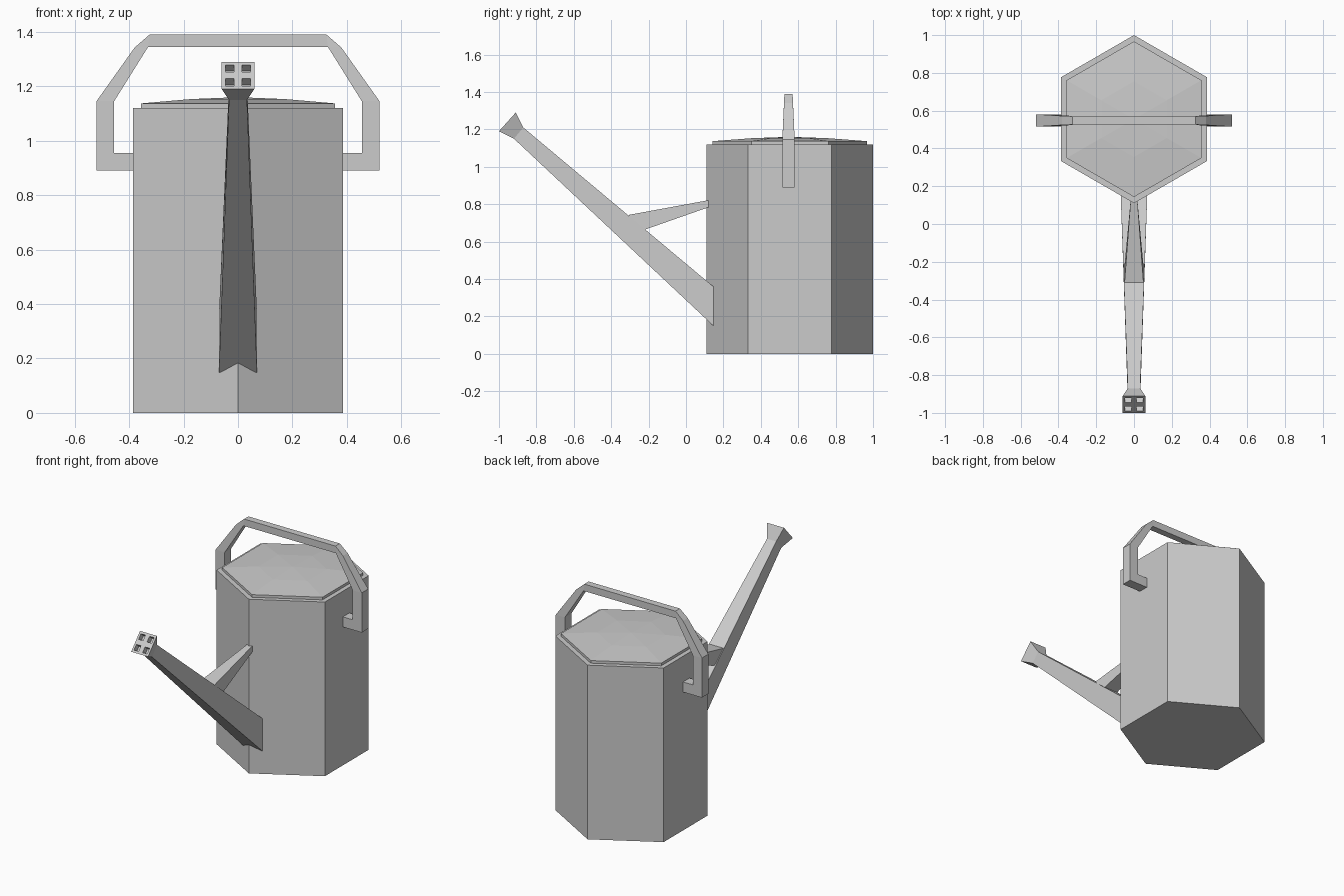
import bpy, bmesh, math
from mathutils import Vector

if "Cube" in bpy.data.objects:
    bpy.data.objects.remove(bpy.data.objects["Cube"])

CY = 0.555   # centre of the body along y


def finish(name, bm):
    bmesh.ops.remove_doubles(bm, verts=bm.verts, dist=1e-5)
    bmesh.ops.recalc_face_normals(bm, faces=bm.faces)
    me = bpy.data.meshes.new(name)
    bm.to_mesh(me)
    bm.free()
    ob = bpy.data.objects.new(name, me)
    bpy.context.collection.objects.link(ob)
    return ob


def loft(bm, rings, cap_start=True, cap_end=True):
    vs = [[bm.verts.new(p) for p in r] for r in rings]
    n = len(rings[0])
    for a, b in zip(vs, vs[1:]):
        for i in range(n):
            j = (i + 1) % n
            bm.faces.new((a[i], a[j], b[j], b[i]))
    if cap_start:
        bm.faces.new(vs[0][::-1])
    if cap_end:
        bm.faces.new(vs[-1])


def hexagon(r, z):
    return [(r * math.sin(k * math.pi / 3), CY + r * math.cos(k * math.pi / 3), z)
            for k in range(6)]


def section(lo, hi, w):
    """Rectangle across x from a low and a high (y, z) point."""
    return [(-w, *lo), (w, *lo), (w, *hi), (-w, *hi)]


# body: hexagonal prism
bm = bmesh.new()
loft(bm, [hexagon(0.445, 0), hexagon(0.445, 1.12)])
finish("body", bm)

# lid: thin hexagonal plate with a shallow dome
bm = bmesh.new()
loft(bm, [hexagon(0.412, 1.11), hexagon(0.412, 1.137),
          hexagon(0.2, 1.153), hexagon(1e-6, 1.16)], cap_end=False)
finish("lid", bm)

# handle: tapered strap, (outer x z), (inner x z), half width
half = [((0.37, 0.89), (0.37, 0.955), 0.033),
        ((0.52, 0.89), (0.455, 0.955), 0.033),
        ((0.52, 1.145), (0.455, 1.145), 0.033),
        ((0.38, 1.342), (0.33, 1.345), 0.024),
        ((0.325, 1.39), (0.33, 1.345), 0.022)]
mirrored = [((-o[0], o[1]), (-i[0], i[1]), w) for o, i, w in reversed(half)]
bm = bmesh.new()
loft(bm, [[(o[0], CY - 0.007 - w, o[1]), (o[0], CY - 0.007 + w, o[1]),
           (i[0], CY - 0.007 + w, i[1]), (i[0], CY - 0.007 - w, i[1])]
          for o, i, w in half + mirrored])
bmesh.ops.dissolve_degenerate(bm, edges=bm.edges, dist=1e-5)
finish("handle", bm)

# spout: tapered square tube
neck_lo, neck_hi = (-0.92, 1.15), (-0.87, 1.21)
bm = bmesh.new()
loft(bm, [section((0.148, 0.148), (0.148, 0.358), 0.07),
          section(neck_lo, neck_hi, 0.033)])
finish("spout", bm)

# brace between spout and body
bm = bmesh.new()
loft(bm, [section((-0.22, 0.664), (-0.31, 0.742), 0.05),
          section((0.125, 0.785), (0.125, 0.822), 0.018)])
finish("spout_brace", bm)

# sprinkler head: flared box with a 2 x 2 set of square pockets
face_lo, face_hi = (-1.0, 1.19), (-0.91, 1.29)
bm = bmesh.new()
loft(bm, [section(neck_lo, neck_hi, 0.033), section(face_lo, face_hi, 0.06)],
     cap_end=False)
cuts = [0, 0.11, 0.38, 0.62, 0.89, 1]
lo, hi = Vector((-0.06, *face_lo)), Vector((-0.06, *face_hi))
across, up = Vector((0.12, 0, 0)), hi - lo
inward = Vector((0, up.z, -up.y)).normalized() * 0.035
for a in range(5):
    for b in range(5):
        ring = [lo + across * cuts[i] + up * cuts[j]
                for i, j in ((a, b), (a + 1, b), (a + 1, b + 1), (a, b + 1))]
        if a in (1, 3) and b in (1, 3):
            loft(bm, [ring, [p + inward for p in ring]], cap_start=False)
        else:
            bm.faces.new([bm.verts.new(p) for p in ring])
finish("sprinkler_head", bm)
